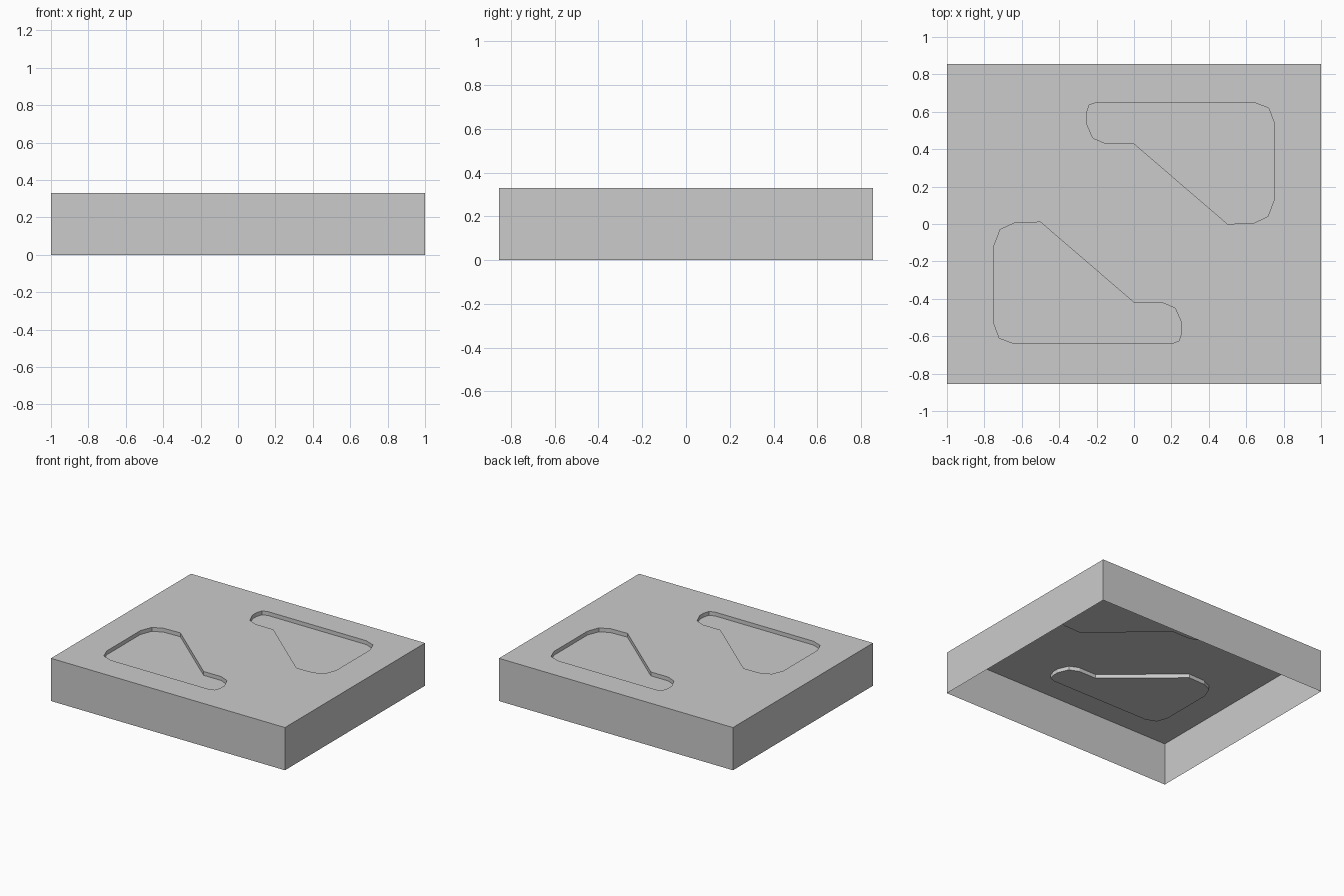
import bpy, bmesh

if "Cube" in bpy.data.objects:
    bpy.data.objects.remove(bpy.data.objects["Cube"])

W, D, H, DEPTH = 1.0, 0.855, 0.33, 0.03

# Pocket outline, back right
outline = [(-0.2, 0.65), (0.64, 0.65), (0.72, 0.62), (0.75, 0.54), (0.75, 0.13),
           (0.715, 0.04), (0.64, 0.005), (0.5, 0.0), (0.0, 0.43), (-0.15, 0.43),
           (-0.22, 0.46), (-0.255, 0.54), (-0.255, 0.59), (-0.24, 0.635)]
# Second pocket is the first one turned half way round
turned = [(-x, 0.01 - y) for x, y in outline]
border = [(W, D), (W, -D), (-W, -D), (-W, D)]

bm = bmesh.new()


def ring(pts, z):
    return [bm.verts.new((x, y, z)) for x, y in pts]


def loop_edges(vs):
    return [bm.edges.new((vs[i - 1], vs[i])) for i in range(len(vs))]


def walls(a, b):
    for i in range(len(a)):
        bm.faces.new((a[i - 1], a[i], b[i], b[i - 1]))


# Top sheet with two openings
rim = ring(border, H)
openings = [ring(p, H) for p in (outline, turned)]
edges = [e for loop in [rim] + openings for e in loop_edges(loop)]
bmesh.ops.triangle_fill(bm, edges=edges, use_beauty=True, use_dissolve=False, normal=(0, 0, 1))

# Outer walls, open underneath
walls(rim, ring(border, 0))

# Recessed pockets with floors
for pts, top in zip((outline, turned), openings):
    floor = ring(pts, H - DEPTH)
    walls(top, floor)
    bm.faces.new(floor)

bmesh.ops.recalc_face_normals(bm, faces=bm.faces[:])
mesh = bpy.data.meshes.new("pocketed_cover")
bm.to_mesh(mesh)
bm.free()
bpy.context.collection.objects.link(bpy.data.objects.new("pocketed_cover", mesh))
